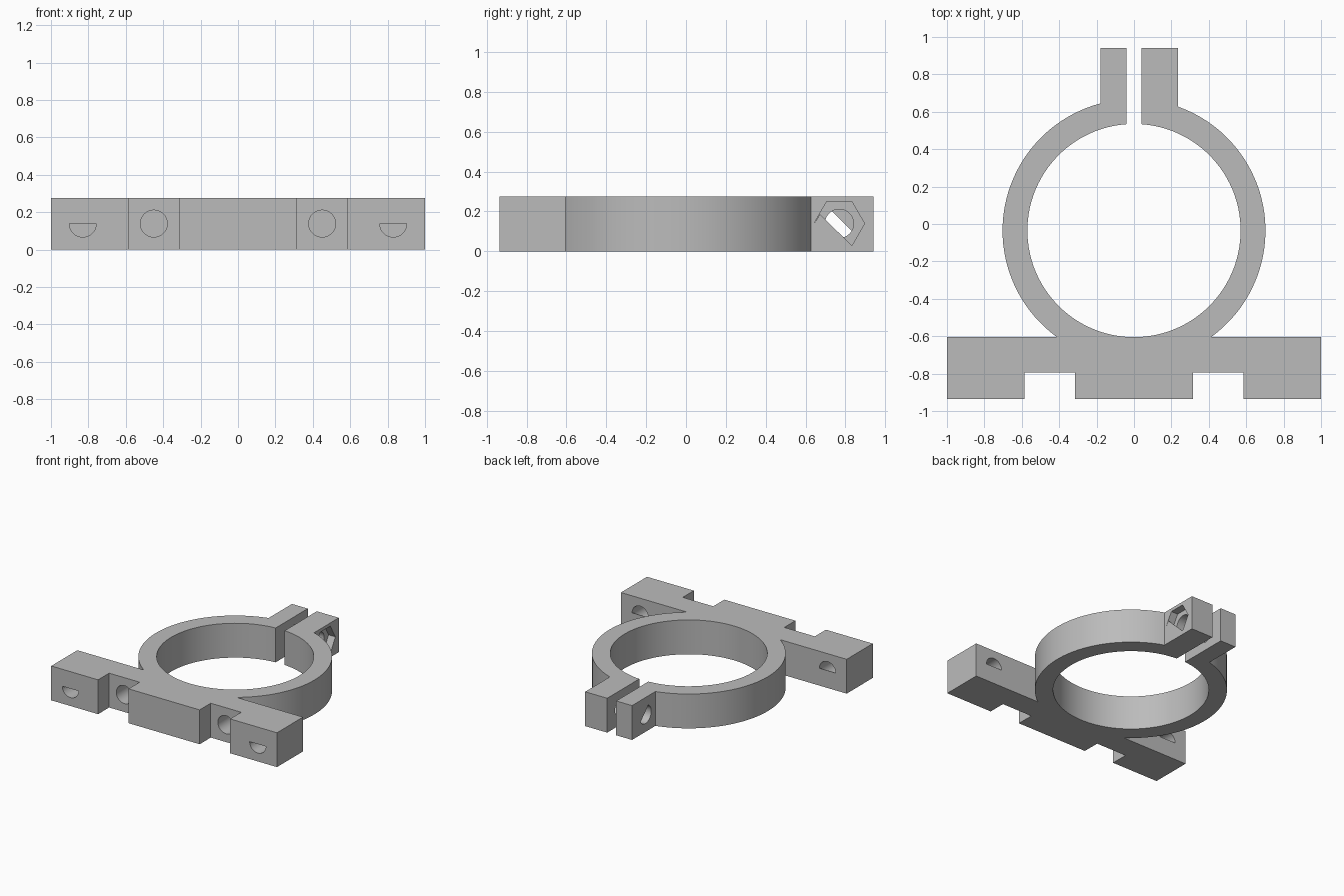
import bpy, bmesh
from math import sin, cos, pi, asin, acos, radians

cube = bpy.data.objects.get("Cube")
if cube:
    bpy.data.objects.remove(cube, do_unlink=True)

grey = bpy.data.materials.new("grey plastic")
grey.use_nodes = True
grey.diffuse_color = (0.5, 0.5, 0.5, 1)
grey.node_tree.nodes["Principled BSDF"].inputs["Base Color"].default_value = grey.diffuse_color

HEIGHT, MID = 0.275, 0.139
CY, R_OUT, R_IN = -0.035, 0.703, 0.57       # ring centre and radii
PLATE_FRONT, PLATE_BACK = -0.935, -0.605
GAP, TAB_LEFT, TAB_RIGHT, TAB_END = 0.04, 0.235, -0.18, 0.94
BOLT_Y, HOLE_R, HEX_R = 0.769, 0.072, 0.127
SKIN = 0.004

place = {"x": lambda a, b, h: (h, a, b),
         "y": lambda a, b, h: (a, h, b),
         "z": lambda a, b, h: (a, b, h)}


def arc(cx, cy, r, start, end, n):
    """Points along an arc, both ends included."""
    steps = [start + (end - start) * i / n for i in range(n + 1)]
    return [(cx + r * cos(t), cy + r * sin(t)) for t in steps]


def prism(name, points, axis, low, high):
    """Extrude a flat outline along an axis."""
    bm = bmesh.new()
    face = bm.faces.new([bm.verts.new(place[axis](a, b, low)) for a, b in points])
    top = bmesh.ops.extrude_face_region(bm, geom=[face])["geom"]
    bmesh.ops.translate(bm, vec=place[axis](0, 0, high - low),
                        verts=[v for v in top if isinstance(v, bmesh.types.BMVert)])
    bmesh.ops.recalc_face_normals(bm, faces=bm.faces)
    mesh = bpy.data.meshes.new(name)
    bm.to_mesh(mesh)
    bm.free()
    mesh.materials.append(grey)
    obj = bpy.data.objects.new(name, mesh)
    bpy.context.collection.objects.link(obj)
    return obj


def cut(target, cutter):
    """Subtract the cutter and discard it."""
    cutter.hide_render = True
    mod = target.modifiers.new("cut", "BOOLEAN")
    mod.operation, mod.solver, mod.object = "DIFFERENCE", "EXACT", cutter
    bpy.ops.object.select_all(action="DESELECT")
    bpy.context.view_layer.objects.active = target
    target.select_set(True)
    bpy.ops.object.modifier_apply(modifier=mod.name)
    bpy.data.objects.remove(cutter, do_unlink=True)


def disc(x, y):
    return arc(x, y, HOLE_R, 0, 2 * pi, 40)[:-1]


# One outline for the notched plate, split ring and clamp tabs
half_front = [(0.315, PLATE_FRONT), (0.315, -0.795), (0.585, -0.795),
              (0.585, PLATE_FRONT), (1, PLATE_FRONT), (1, PLATE_BACK)]
foot = asin((PLATE_BACK - CY) / R_OUT)
slit = acos(GAP / R_IN)
outline = [(-x, y) for x, y in reversed(half_front)] + half_front
outline += arc(0, CY, R_OUT, foot, acos(TAB_LEFT / R_OUT), 40)
outline += [(TAB_LEFT, TAB_END), (GAP, TAB_END)]
outline += arc(0, CY, R_IN, slit, slit - 2 * pi + (2 * slit - pi) * -1, 100)
outline += [(-GAP, TAB_END), (TAB_RIGHT, TAB_END)]
outline += arc(0, CY, R_OUT, acos(TAB_RIGHT / R_OUT), pi - foot, 40)
clamp = prism("clamp_body", outline, "z", 0, HEIGHT)

# Screw holes through the plate, with half skins at the outer pair
for side, x in (("left", 1), ("right", -1)):
    cut(clamp, prism("notch_hole", disc(x * 0.45, MID), "y", -0.85, -0.62))
    cut(clamp, prism("end_hole", disc(x * 0.83, MID), "y", -1, -0.5))
    upper = arc(x * 0.83, MID, HOLE_R, 0, pi, 20)
    lower = arc(x * 0.83, MID, HOLE_R, pi, 2 * pi, 20)
    prism(side + "_hole_front_skin", upper, "y", PLATE_FRONT, PLATE_FRONT + SKIN)
    prism(side + "_hole_back_skin", lower, "y", PLATE_BACK - SKIN, PLATE_BACK)

# Clamp bolt hole and hexagonal nut pocket
cut(clamp, prism("bolt_hole", disc(BOLT_Y, MID), "x", -0.3, 0.3))
hexagon = arc(BOLT_Y, MID, HEX_R, 0, 2 * pi, 6)[:-1]
cut(clamp, prism("nut_pocket", hexagon, "x", TAB_LEFT - 0.06, 0.3))

# Skins partly closing the pocket and the far end of the bolt hole
pocket_skin = [(0.672, 0.185)] + hexagon[3:]
prism("nut_pocket_skin", pocket_skin, "x", TAB_LEFT - SKIN, TAB_LEFT)
bolt_skin = arc(BOLT_Y, MID, HOLE_R, radians(-30), radians(120), 20)
prism("bolt_hole_skin", bolt_skin, "x", TAB_RIGHT, TAB_RIGHT + SKIN)

# Smooth the curved walls, keep the edges crisp
bpy.ops.object.select_all(action="DESELECT")
bpy.context.view_layer.objects.active = clamp
clamp.select_set(True)
bpy.ops.object.shade_smooth_by_angle(angle=radians(20))
